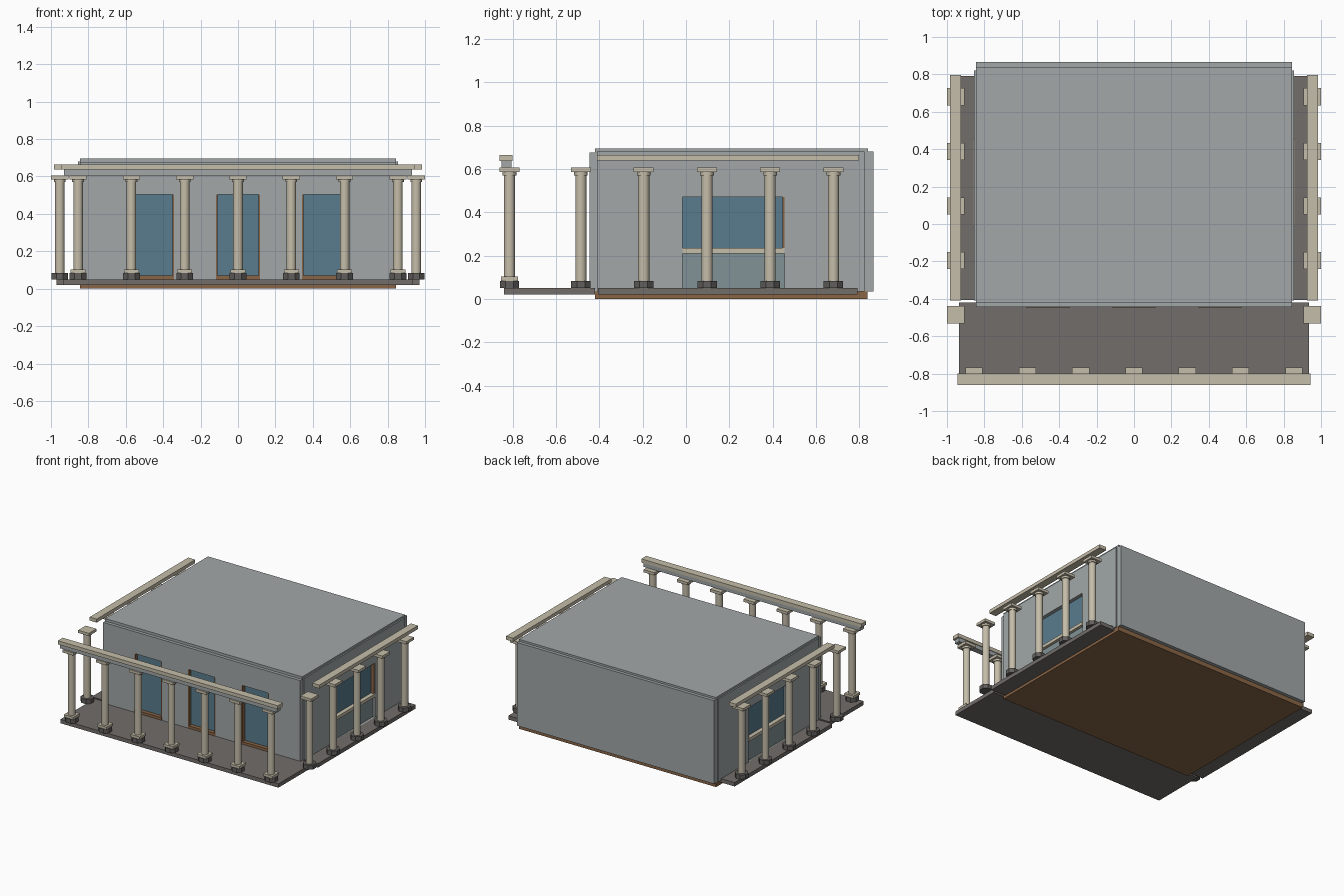
import bpy, bmesh, math
from mathutils import Vector, Matrix

if "Cube" in bpy.data.objects:
    bpy.data.objects.remove(bpy.data.objects["Cube"])


def mat(name, r, g, b):
    m = bpy.data.materials.new(name)
    m.diffuse_color = (r, g, b, 1)
    m.use_nodes = True
    m.node_tree.nodes["Principled BSDF"].inputs["Base Color"].default_value = m.diffuse_color
    return m


WALL = mat("plaster", 0.36, 0.39, 0.39)
STONE = mat("pale_stone", 0.56, 0.51, 0.40)
DARK = mat("dark_stone", 0.12, 0.115, 0.11)
PAVE = mat("paving", 0.17, 0.155, 0.145)
GLASS = mat("glass", 0.10, 0.20, 0.27)
PANEL = mat("panel", 0.22, 0.29, 0.31)
WOOD = mat("wood", 0.25, 0.13, 0.06)


def finish(name, bm, m):
    bmesh.ops.recalc_face_normals(bm, faces=bm.faces)
    me = bpy.data.meshes.new(name)
    bm.to_mesh(me)
    bm.free()
    me.materials.append(m)
    ob = bpy.data.objects.new(name, me)
    bpy.context.collection.objects.link(ob)
    return ob


def box(name, x, y, z, m):
    """Box from (min, max) pairs."""
    bm = bmesh.new()
    bmesh.ops.create_cube(bm, size=1)
    for v in bm.verts:
        v.co = Vector([(lo + hi) / 2 + c * (hi - lo)
                       for c, (lo, hi) in zip(v.co, (sorted(x), sorted(y), sorted(z)))])
    return finish(name, bm, m)


def drum(name, x, y, z0, z1, r, sides, m):
    bm = bmesh.new()
    bmesh.ops.create_cone(bm, cap_ends=True, segments=sides, radius1=r, radius2=r,
                          depth=z1 - z0,
                          matrix=Matrix.Translation((x, y, (z0 + z1) / 2))
                          @ Matrix.Rotation(math.pi / sides, 4, 'Z'))
    if sides > 8:
        for f in bm.faces:
            f.smooth = len(f.verts) == 4
        for e in bm.edges:
            e.smooth = all(f.smooth for f in e.link_faces)
    return finish(name, bm, m)


def wall(name, us, vs, holes, place, thick):
    """Grid wall with the listed (column, row) cells left open."""
    bm = bmesh.new()
    grid = [[bm.verts.new(place(u, v)) for v in vs] for u in us]
    for i in range(len(us) - 1):
        for j in range(len(vs) - 1):
            if (i, j) not in holes:
                bm.faces.new((grid[i][j], grid[i + 1][j], grid[i + 1][j + 1], grid[i][j + 1]))
    ob = finish(name, bm, WALL)
    mod = ob.modifiers.new("thickness", 'SOLIDIFY')
    mod.thickness = thick
    mod.offset = 0
    return ob


def column(name, x, y, block):
    drum(name + "_base", x, y, 0.05, 0.084, 0.0485, 8, DARK)
    if block:
        box(name + "_block", (x - .04, x + .04), (y - .04, y + .04), (.083, .103), STONE)
    drum(name + "_shaft", x, y, 0.08, 0.586, 0.026, 20, STONE)
    drum(name + "_collar", x, y, 0.57, 0.587, 0.032, 20, STONE)
    box(name + "_capital", (x - .046, x + .046), (y - .046, y + .046), (.585, .606), STONE)


# floor, roof and paving
box("floor", (-.845, .845), (-.42, .838), (0, .035), WOOD)
box("roof", (-.845, .845), (-.42, .84), (.655, .695), WALL)
box("front_porch", (-.935, .935), (-.84, -.42), (.02, .05), PAVE)

# front wall with three doorways
doors = [(-.578, -.342), (-.118, .118), (.342, .578)]
us = [-.845] + [u for d in doors for u in d] + [.845]
wall("front_wall", us, [.035, .06, .505, .675], {(1, 1), (3, 1), (5, 1)},
     lambda u, v: (u, -.4275, v), .035)
for a, b in doors:
    box("door_glass", (a, b), (-.416, -.41), (.07, .505), GLASS)
    box("door_sill", (a, b), (-.446, -.40), (.05, .07), WOOD)
    for e, d in ((a, .008), (b, -.008)):
        box("door_jamb", (e, e + d), (-.444, -.41), (.06, .505), WOOD)

# back wall
box("back_wall", (-.845, .845), (.822, .865), (.035, .68), WALL)

# sides: walls, windows, paving, beams and columns
for s in (-1, 1):
    wall("side_wall", [-.41, -.016, .455, .822], [.035, .05, .47, .68], {(1, 1)},
         lambda u, v: (s * .835, u, v), .04)
    box("window_glass", (s * .822, s * .828), (-.016, .455), (.23, .47), GLASS)
    box("window_panel", (s * .822, s * .838), (-.016, .455), (.05, .212), PANEL)
    box("window_rail", (s * .818, s * .86), (-.016, .455), (.21, .235), STONE)
    box("window_jamb", (s * .82, s * .854), (.446, .455), (.235, .47), WOOD)
    box("side_paving", (s * .845, s * .97), (-.405, .79), (.02, .05), PAVE)
    box("side_beam", (s * .925, s * .985), (-.41, .797), (.638, .665), STONE)
    for y in (-.485, -.195, .097, .388, .68):
        column("side_column", s * .953, y, False)

# front colonnade
for i in range(-3, 4):
    column("front_column", i * .285, -.814, True)
box("front_lintel", (-.93, .93), (-.85, -.805), (.606, .638), WALL)
box("front_beam", (-.943, .943), (-.86, -.80), (.637, .665), STONE)
